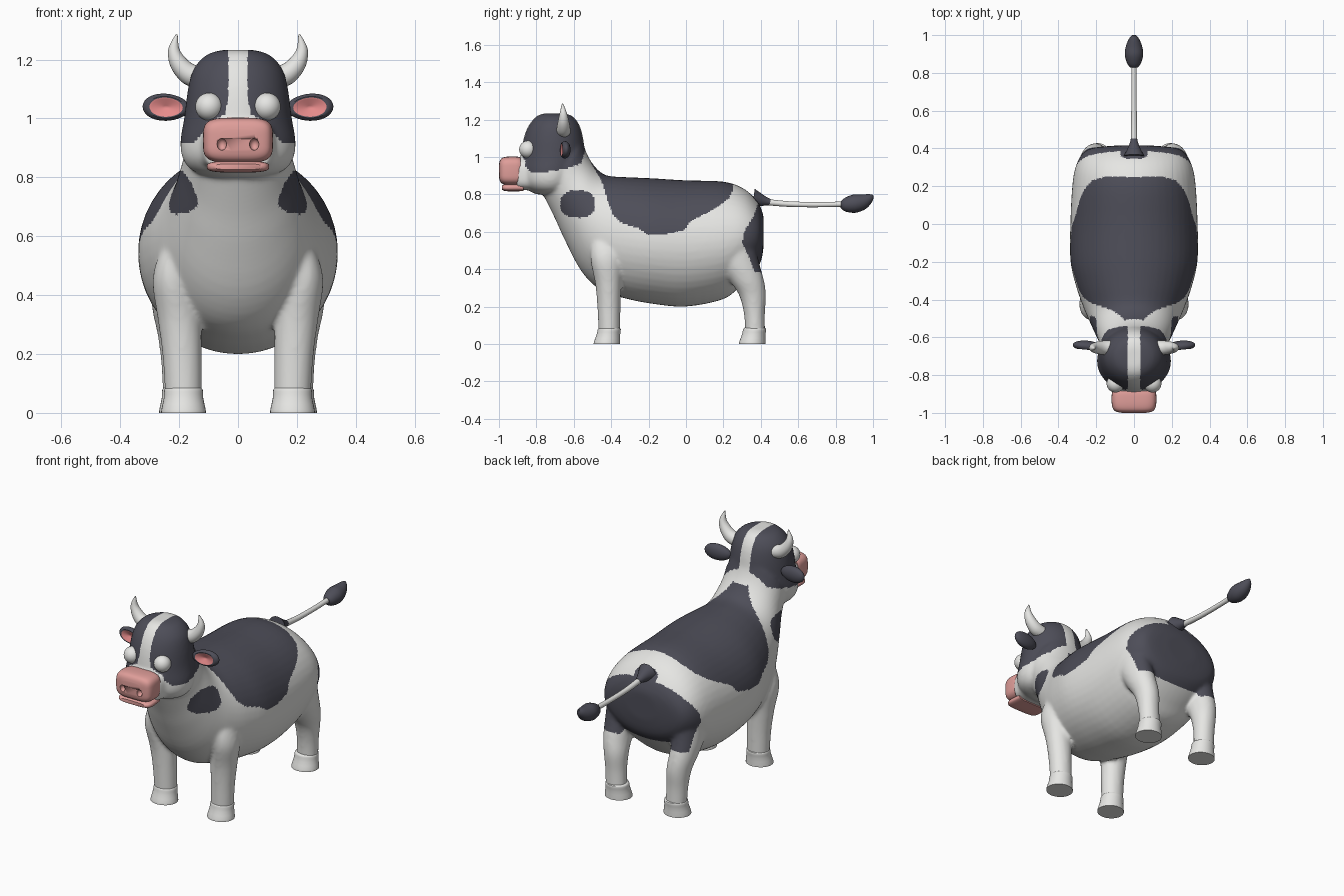
import bpy, bmesh, math
from mathutils import Vector, Matrix

if "Cube" in bpy.data.objects:
    bpy.data.objects.remove(bpy.data.objects["Cube"])


def mat(name, r, g, b):
    m = bpy.data.materials.new(name)
    m.diffuse_color = (r, g, b, 1)
    m.use_nodes = True
    m.node_tree.nodes["Principled BSDF"].inputs["Base Color"].default_value = m.diffuse_color
    return m


WHITE = mat("white hide", 0.79, 0.79, 0.77)
DARK = mat("charcoal hide", 0.075, 0.075, 0.098)
PINK = mat("muzzle pink", 0.74, 0.34, 0.32)
EAR = mat("ear pink", 0.80, 0.26, 0.26)


def spow(v, p):
    return math.copysign(abs(v) ** (2 / p), v)


def catmull(a, b, c, d, t):
    return 0.5 * (2 * b + (c - a) * t + (2 * a - 5 * b + 4 * c - d) * t * t
                  + (3 * b - a - 3 * c + d) * t ** 3)


def loft(bm, rings, p=2.0, seg=32, steps=4, mirror=1):
    """Closed skin over (centre, half axis U, half axis V) rings, smoothly interpolated."""
    rings = [[Vector(v) for v in r] for r in rings]
    n, dense = len(rings), []
    for i in range(n - 1):
        q = [rings[max(0, min(n - 1, i + k))] for k in (-1, 0, 1, 2)]
        for s in range(steps):
            dense.append([catmull(*(r[j] for r in q), s / steps) for j in range(3)])
    dense.append(rings[-1])
    loops, faces = [], []
    for c, u, v in dense:
        loop = []
        for k in range(seg):
            a = 2 * math.pi * k / seg
            pt = c + u * spow(math.cos(a), p) + v * spow(math.sin(a), p)
            loop.append(bm.verts.new((pt.x * mirror, pt.y, pt.z)))
        loops.append(loop)
    for a, b in zip(loops, loops[1:]):
        for k in range(seg):
            j = (k + 1) % seg
            faces.append(bm.faces.new((a[k], a[j], b[j], b[k])))
    faces += [bm.faces.new(loops[0]), bm.faces.new(loops[-1])]
    bmesh.ops.recalc_face_normals(bm, faces=faces)


def tube(path, side):
    """Rings for a round tube along (point, radius) pairs lying square to `side`."""
    pts = [Vector(p) for p, r in path]
    out, side = [], Vector(side)
    for i, (p, r) in enumerate(path):
        t = (pts[min(i + 1, len(pts) - 1)] - pts[max(i - 1, 0)]).normalized()
        out.append((p, side * r, t.cross(side) * r))
    return out


def finish(name, bm, *mats, angle=40):
    me = bpy.data.meshes.new(name)
    bm.to_mesh(me)
    bm.free()
    ob = bpy.data.objects.new(name, me)
    bpy.context.collection.objects.link(ob)
    for m in mats:
        me.materials.append(m)
    shade(ob, angle)
    return ob


def shade(ob, angle):
    bpy.ops.object.select_all(action='DESELECT')
    bpy.context.view_layer.objects.active = ob
    ob.select_set(True)
    bpy.ops.object.shade_smooth_by_angle(angle=math.radians(angle))


def bake(ob):
    dg = bpy.context.evaluated_depsgraph_get()
    me = bpy.data.meshes.new_from_object(ob.evaluated_get(dg))
    ob.modifiers.clear()
    ob.data = me


def flat(x, y, z, rx, ry):
    return ((x, y, z), (rx, 0, 0), (0, ry, 0))


# Body: torso with neck, head, snout and legs, fused by a voxel remesh
bm = bmesh.new()
torso = [  # top (y, z), bottom (y, z), half width
    (0.415, 0.68, 0.415, 0.52, 0.10), (0.405, 0.715, 0.40, 0.44, 0.22),
    (0.38, 0.765, 0.36, 0.38, 0.275), (0.31, 0.83, 0.29, 0.31, 0.31),
    (0.20, 0.868, 0.20, 0.24, 0.327), (0.0, 0.875, 0.0, 0.20, 0.337),
    (-0.20, 0.887, -0.18, 0.215, 0.337), (-0.32, 0.892, -0.33, 0.245, 0.308),
    (-0.42, 0.90, -0.46, 0.29, 0.268), (-0.47, 0.93, -0.56, 0.39, 0.235),
    (-0.51, 0.98, -0.645, 0.55, 0.205), (-0.535, 1.03, -0.70, 0.67, 0.185),
    (-0.55, 1.08, -0.76, 0.79, 0.178)]
loft(bm, [((0, (a + c) / 2, (b + d) / 2), (w, 0, 0), (0, (a - c) / 2, (b - d) / 2))
          for a, b, c, d, w in torso], seg=48)
head = [  # height, front y, back y, half width
    (1.233, -0.76, -0.65, 0.05), (1.217, -0.80, -0.605, 0.105),
    (1.17, -0.84, -0.57, 0.150), (1.10, -0.868, -0.55, 0.170),
    (1.00, -0.885, -0.54, 0.183), (0.92, -0.89, -0.56, 0.196),
    (0.86, -0.88, -0.58, 0.186), (0.82, -0.84, -0.62, 0.15), (0.80, -0.80, -0.66, 0.08)]
loft(bm, [flat(0, (f + b) / 2, z, w, (b - f) / 2) for z, f, b, w in head], seg=48)
loft(bm, [((0, y, 0.907), (w, 0, 0), (0, 0, h))
          for y, w, h in ((-0.76, 0.15, 0.08), (-0.84, 0.13, 0.084), (-0.905, 0.114, 0.083))], p=3.5)
front_leg = [(0.185, -0.41, 0.05, 0.062, 0.057), (0.19, -0.412, 0.20, 0.067, 0.062),
             (0.20, -0.415, 0.32, 0.073, 0.070), (0.222, -0.425, 0.45, 0.068, 0.085),
             (0.215, -0.43, 0.55, 0.048, 0.072), (0.20, -0.43, 0.61, 0.02, 0.03)]
back_leg = [(0.195, 0.37, 0.05, 0.060, 0.053), (0.20, 0.366, 0.16, 0.060, 0.056),
            (0.205, 0.356, 0.26, 0.067, 0.072), (0.215, 0.325, 0.34, 0.074, 0.092),
            (0.22, 0.28, 0.44, 0.080, 0.11), (0.22, 0.25, 0.56, 0.075, 0.11),
            (0.20, 0.24, 0.66, 0.03, 0.05)]
for s in (1, -1):
    for leg in (front_leg, back_leg):
        loft(bm, [flat(*r) for r in leg], mirror=s)
body = finish("body", bm)
rm = body.modifiers.new("fuse", 'REMESH')
rm.mode, rm.voxel_size = 'VOXEL', 0.0095
sm = body.modifiers.new("blend", 'SMOOTH')
sm.factor, sm.iterations = 0.5, 10
bake(body)

# Hide patches, outlined in the side view (y, z)
saddle = [(-0.51, 0.97), (-0.45, 0.87), (-0.42, 0.77), (-0.395, 0.70), (-0.35, 0.65),
          (-0.26, 0.62), (-0.20, 0.58), (-0.11, 0.585), (-0.01, 0.61), (0.03, 0.66),
          (0.10, 0.695), (0.18, 0.74), (0.23, 0.78), (0.25, 0.82), (0.25, 1.0)]
rump = [(0.325, 0.9), (0.345, 0.80), (0.385, 0.75), (0.36, 0.68), (0.31, 0.60),
        (0.30, 0.54), (0.335, 0.47), (0.37, 0.38), (0.5, 0.38), (0.5, 0.9)]
mask = [(-0.92, 1.02), (-0.88, 0.97), (-0.83, 0.92), (-0.75, 0.92), (-0.65, 0.935),
        (-0.56, 0.965), (-0.535, 1.05), (-0.5, 1.1), (-0.5, 1.3), (-0.95, 1.3)]


def inside(poly, y, z):
    hit = False
    for (a, b), (c, d) in zip(poly, poly[1:] + poly[:1]):
        if (b > z) != (d > z) and y < a + (z - b) / (d - b) * (c - a):
            hit = not hit
    return hit


def is_dark(x, y, z):
    x = abs(x)
    blaze = 0.032 + 0.25 * max(0, -0.6 - y) * max(0, 1.12 - z)   # white face stripe
    if y < -0.86:
        blaze += max(0, 1.02 - z) * 1.6
    spot = abs((y + 0.578) / 0.093) ** 2.6 + abs((z - 0.748) / 0.073) ** 2.6 < 1 and x > 0.1
    return (inside(saddle, y, z) or inside(rump, y, z) or spot
            or (x > blaze and inside(mask, y, z)))


body.data.materials.clear()
for m in (WHITE, DARK):
    body.data.materials.append(m)
for f in body.data.polygons:
    f.material_index = int(is_dark(*f.center))
shade(body, 80)

# Hooves
for s, side in ((1, "left"), (-1, "right")):
    for part, x, y in (("front", 0.185, -0.415), ("back", 0.192, 0.362)):
        bm = bmesh.new()
        prof = [(0, 0.076, 0.071, -0.008), (0.012, 0.075, 0.070, -0.007), (0.05, 0.067, 0.063, 0),
                (0.072, 0.066, 0.062, 0.004), (0.083, 0.063, 0.060, 0.005), (0.088, 0.052, 0.050, 0.005)]
        loft(bm, [flat(x, y + dy, z, rx, ry) for z, rx, ry, dy in prof], steps=2, mirror=s)
        finish(f"{part}_hoof_{side}", bm, WHITE)

# Muzzle with nostril hollows, and lower lip
bm = bmesh.new()
loft(bm, [((0, y, 0.926), (w, 0, 0), (0, 0, h)) for y, w, h in
          ((-0.885, 0.113, 0.072), (-0.905, 0.118, 0.076), (-0.95, 0.118, 0.076), (-0.98, 0.110, 0.070),
           (-0.994, 0.092, 0.056), (-1.0, 0.06, 0.035))], p=4, seg=48)
muzzle = finish("muzzle", bm, PINK)
bm = bmesh.new()
for s in (1, -1):
    bmesh.ops.create_uvsphere(bm, u_segments=20, v_segments=12, radius=1, matrix=Matrix.Translation(
        (s * 0.055, -0.998, 0.912)) @ Matrix.Diagonal((0.016, 0.02, 0.02, 1)))
cutter = finish("nostril_cutter", bm, PINK)
cutter.hide_render = True
cut = muzzle.modifiers.new("nostrils", 'BOOLEAN')
cut.operation, cut.object = 'DIFFERENCE', cutter
bake(muzzle)
bpy.data.objects.remove(cutter)
bm = bmesh.new()
loft(bm, [((0, y, 0.836), (w, 0, 0), (0, 0, h)) for y, w, h in
          ((-0.87, 0.10, 0.019), (-0.94, 0.106, 0.020), (-0.972, 0.098, 0.017), (-0.985, 0.08, 0.010))], p=3.2)
finish("lower_lip", bm, PINK)

for s, side in ((1, "left"), (-1, "right")):
    # Eyes
    bm = bmesh.new()
    bmesh.ops.create_uvsphere(bm, u_segments=32, v_segments=20, radius=0.047,
                              matrix=Matrix.Translation((s * 0.098, -0.845, 1.04)))
    finish(f"eye_{side}", bm, WHITE)

    # Ears: flattened ball whose front cap is pushed in and pink
    bm = bmesh.new()
    bmesh.ops.create_uvsphere(bm, u_segments=36, v_segments=24, radius=1,
                              matrix=Matrix.Rotation(math.radians(90), 4, 'X'))
    for f in bm.faces:
        c = f.calc_center_median()
        f.material_index = int(c.y < 0 and math.hypot(c.x, c.z) < 0.74)
    for v in bm.verts:
        r = math.hypot(v.co.x, v.co.z)
        if v.co.y < 0 and r < 0.74:
            v.co.y = -0.62 + 0.75 * (0.74 - r)
        taper = 0.92 + 0.08 * v.co.x
        v.co = Vector((0.244 + v.co.x * 0.080, -0.648 + v.co.y * 0.030 + v.co.x * 0.008,
                       1.038 + v.co.z * 0.050 * taper + v.co.x * 0.002))
        v.co.x *= s
    bmesh.ops.recalc_face_normals(bm, faces=bm.faces)
    finish(f"ear_{side}", bm, DARK, EAR)

    # Horns
    bm = bmesh.new()
    horn = [((0.11, -0.655, 1.135), 0.038), ((0.165, -0.655, 1.15), 0.037), ((0.202, -0.655, 1.188), 0.030),
            ((0.218, -0.656, 1.235), 0.019), ((0.208, -0.66, 1.286), 0.003)]
    loft(bm, tube(horn, (0, 1, 0)), seg=20, steps=5, mirror=s)
    finish(f"horn_{side}", bm, WHITE)

# Tail: dark root, pale cord and dark tuft
for name, m, path in (
        ("tail_root", DARK, [(0.36, 0.775, 0.055), (0.395, 0.77, 0.036), (0.43, 0.762, 0.022), (0.45, 0.758, 0.017)]),
        ("tail_cord", WHITE, [(0.42, 0.76, 0.017), (0.55, 0.748, 0.015), (0.70, 0.745, 0.014), (0.86, 0.748, 0.014)]),
        ("tail_tuft", DARK, [(0.828, 0.745, 0.018), (0.85, 0.744, 0.036), (0.90, 0.75, 0.049),
                             (0.95, 0.762, 0.040), (0.985, 0.783, 0.022), (0.999, 0.797, 0.004)])):
    bm = bmesh.new()
    loft(bm, tube([((0, y, z), r) for y, z, r in path], (1, 0, 0)), seg=20)
    finish(name, bm, m)
